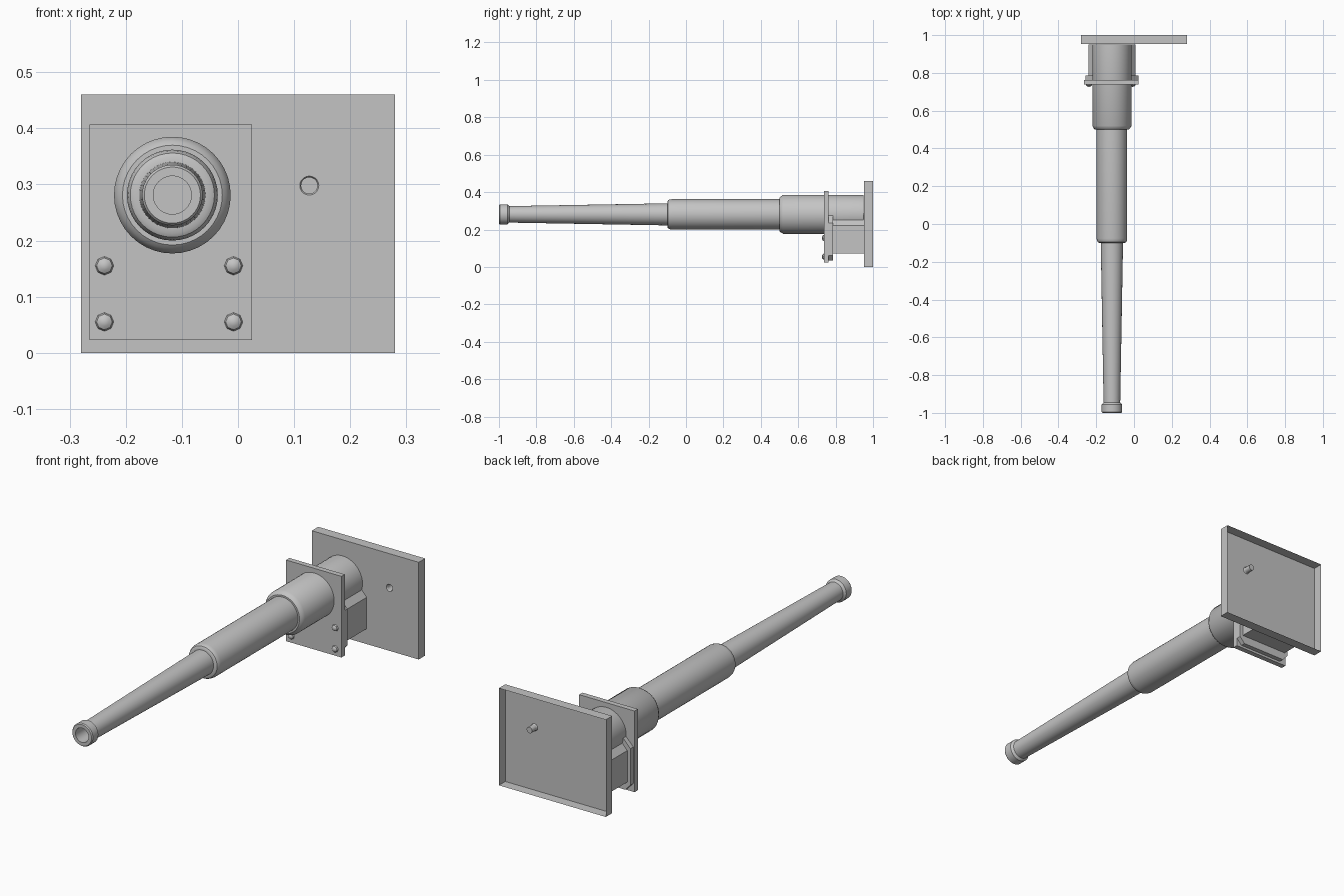
import bpy, bmesh, math
from mathutils import Vector

if "Cube" in bpy.data.objects:
    bpy.data.objects.remove(bpy.data.objects["Cube"])

steel = bpy.data.materials.new("grey_steel")
steel.diffuse_color = (0.55, 0.55, 0.55, 1)
steel.use_nodes = True
steel.node_tree.nodes["Principled BSDF"].inputs["Base Color"].default_value = steel.diffuse_color
CX, CZ = -0.117, 0.281          # barrel axis


def finish(name, bm, recalc=True, smooth=True):
    if recalc:
        bmesh.ops.recalc_face_normals(bm, faces=bm.faces)
    me = bpy.data.meshes.new(name)
    bm.to_mesh(me)
    bm.free()
    me.materials.append(steel)
    ob = bpy.data.objects.new(name, me)
    bpy.context.collection.objects.link(ob)
    if smooth:
        bpy.ops.object.select_all(action='DESELECT')
        ob.select_set(True)
        bpy.context.view_layer.objects.active = ob
        bpy.ops.object.shade_smooth_by_angle(angle=math.radians(30))
    return ob


def lathe(name, profile, cx=CX, cz=CZ, n=40):
    """Spin (y, radius) points, listed front to back, around a y-parallel axis."""
    bm = bmesh.new()
    rings = []
    for y, r in profile:
        if r == 0:
            rings.append([bm.verts.new((cx, y, cz))] * n)
        else:
            rings.append([bm.verts.new((cx + r * math.cos(math.tau * i / n), y,
                                        cz + r * math.sin(math.tau * i / n)))
                          for i in range(n)])
    for a, b in zip(rings, rings[1:]):
        for i in range(n):
            j = (i + 1) % n
            bm.faces.new(list(dict.fromkeys((a[i], a[j], b[j], b[i]))))
    return finish(name, bm, recalc=True)


def prism(name, outline, y0, y1):
    """Extrude an (x, z) outline along y."""
    bm = bmesh.new()
    f = bm.faces.new([bm.verts.new((x, y0, z)) for x, z in outline])
    ext = bmesh.ops.extrude_face_region(bm, geom=[f])
    bmesh.ops.translate(bm, vec=(0, y1 - y0, 0),
                        verts=[v for v in ext["geom"] if isinstance(v, bmesh.types.BMVert)])
    return finish(name, bm, smooth=False)


def mirrored(half):
    """Close a right-hand half outline (offset, z) about the barrel axis."""
    return [(CX + x, z) for x, z in half] + [(CX - x, z) for x, z in reversed(half)]


# Hollow-bored tapered barrel with muzzle collar
lathe("barrel", [(-0.88, 0), (-0.88, 0.034), (-1, 0.034), (-1, 0.05), (-0.995, 0.054),
                 (-0.955, 0.054), (-0.945, 0.044), (-0.10, 0.059), (-0.09, 0.059)])

# Recoil sleeve with a rounded front lip
lathe("recoil_sleeve", [(-0.10, 0.055), (-0.10, 0.068), (-0.096, 0.075),
                        (-0.088, 0.079), (-0.076, 0.081), (0.51, 0.081)])

# Thick breech sleeve running back to the wall
lathe("breech_sleeve", [(0.50, 0.078), (0.50, 0.089), (0.506, 0.096),
                        (0.52, 0.104), (0.95, 0.104)])

# Square shield plate
prism("shield_plate", [(-0.265, 0.023), (0.025, 0.023), (0.025, 0.407), (-0.265, 0.407)],
      0.738, 0.763)

# Flange behind the shield, following the housing outline
prism("housing_flange", mirrored([(0.115, 0.034), (0.141, 0.062), (0.141, 0.235), (0.09, 0.29)]),
      0.763, 0.785)

# Housing below the sleeve
prism("housing", mirrored([(0.125, 0.073), (0.125, 0.222), (0.068, 0.285)]), 0.78, 0.951)

# Domed bolts
for i, (x, z) in enumerate((x, z) for x in (-0.238, -0.008) for z in (0.055, 0.155)):
    lathe(f"bolt_{i + 1}", [(0.726, 0), (0.728, 0.008), (0.732, 0.014), (0.739, 0.017)],
          x, z, 8)

# Wall plate: front sheet with a round sight hole, thin rim, open back
HX, HZ, N = 0.127, 0.298, 20
bm = bmesh.new()
rect = [bm.verts.new((x, 0.952, z))
        for x, z in ((-0.28, 0), (0.28, 0), (0.28, 0.46), (-0.28, 0.46))]
hole = [bm.verts.new((HX + 0.017 * math.cos(math.tau * i / N), 0.952,
                      HZ + 0.017 * math.sin(math.tau * i / N))) for i in range(N)]
edges = [bm.edges.new((loop[i], loop[(i + 1) % len(loop)]))
         for loop in (rect, hole) for i in range(len(loop))]
bmesh.ops.triangle_fill(bm, edges=edges, use_beauty=True, normal=Vector((0, -1, 0)))
back = [bm.verts.new((v.co.x, 1.0, v.co.z)) for v in rect]
for i in range(4):
    j = (i + 1) % 4
    bm.faces.new((rect[i], back[i], back[j], rect[j]))
finish("wall_plate", bm, smooth=False)

# Sight tube closed at its rear end
lathe("sight_tube", [(0.952, 0.017), (0.956, 0.0145), (0.99, 0.0145), (0.99, 0)], HX, HZ, N)
